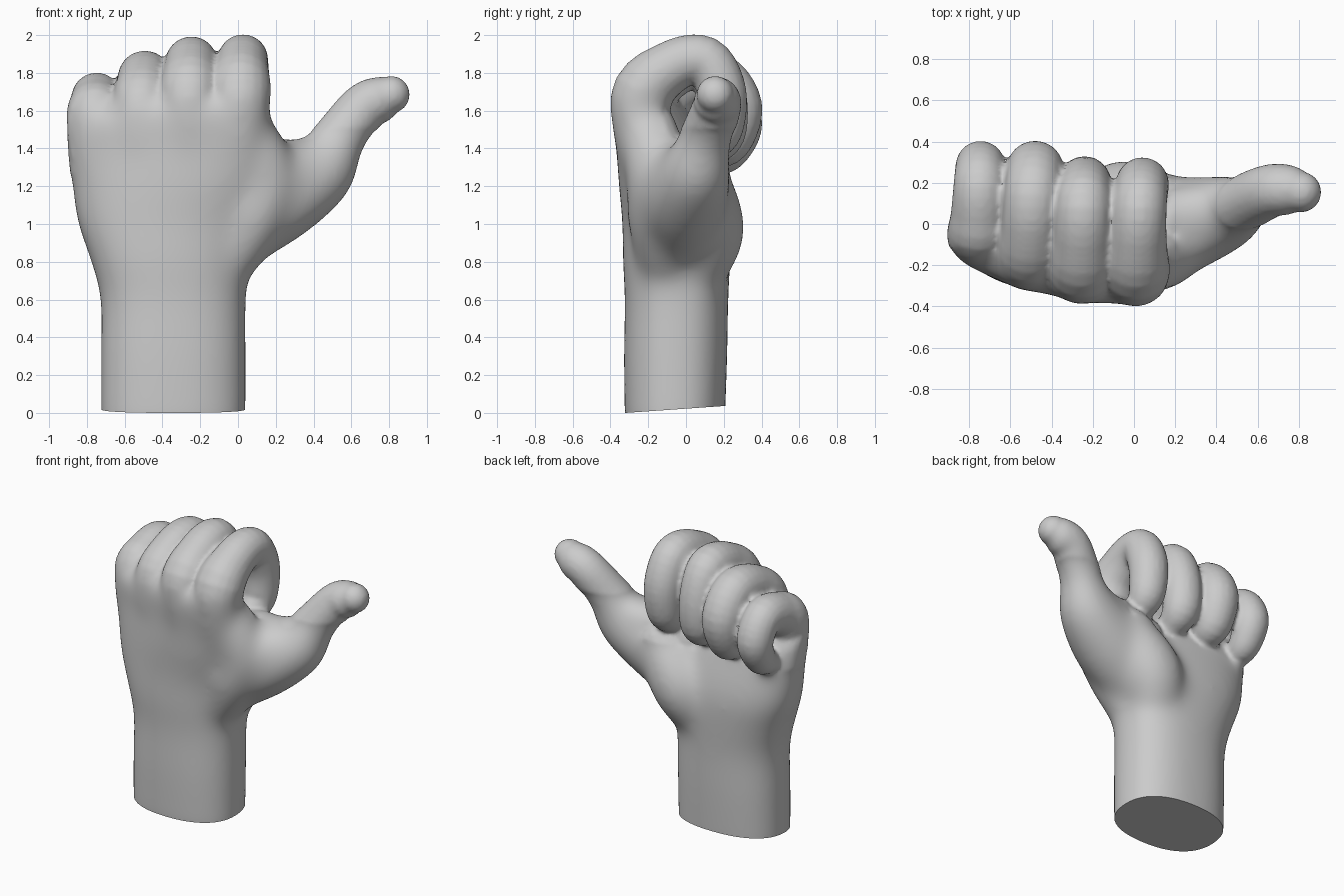
import bpy, bmesh, math
from mathutils import Vector

if "Cube" in bpy.data.objects:
    bpy.data.objects.remove(bpy.data.objects["Cube"])

SIDES = 20
bm = bmesh.new()


def skin(rings):
    """Bridge closed rings of points and cap both ends."""
    loops = [[bm.verts.new(p) for p in ring] for ring in rings]
    n = len(loops[0])
    for a, b in zip(loops, loops[1:]):
        for i in range(n):
            j = (i + 1) % n
            bm.faces.new((a[i], a[j], b[j], b[i]))
    bm.faces.new(loops[0][::-1])
    bm.faces.new(loops[-1])


def spline(pts, steps=5):
    """Catmull-Rom through tuples of any length."""
    ext = [pts[0]] + list(pts) + [pts[-1]]
    out = []
    for i in range(1, len(ext) - 2):
        for s in range(steps):
            t = s / steps
            out.append([0.5 * (2 * b + (c - a) * t + (2 * a - 5 * b + 4 * c - d) * t * t
                               + (3 * b - a - 3 * c + d) * t ** 3)
                        for a, b, c, d in zip(*ext[i - 1:i + 3])])
    return out + [list(pts[-1])]


def tube(pts):
    """Round-ended tube through (x, y, z, radius) points."""
    path = [(Vector(p[:3]), p[3]) for p in spline(pts)]
    first, last = path[0], path[-1]
    t0 = (path[1][0] - first[0]).normalized()
    t1 = (last[0] - path[-2][0]).normalized()
    angles = [math.radians(a) for a in (20, 40, 60, 80)]
    path = ([(first[0] - t0 * first[1] * math.sin(a), first[1] * math.cos(a)) for a in angles[::-1]]
            + path
            + [(last[0] + t1 * last[1] * math.sin(a), last[1] * math.cos(a)) for a in angles])
    rings, side = [], None
    for i, (p, r) in enumerate(path):
        t = (path[min(i + 1, len(path) - 1)][0] - path[max(i - 1, 0)][0]).normalized()
        if side is None:
            side = t.orthogonal()
        side = (side - t * side.dot(t)).normalized()
        up = t.cross(side)
        rings.append([p + r * (side * math.cos(a) + up * math.sin(a))
                      for a in (2 * math.pi * k / SIDES for k in range(SIDES))])
    skin(rings)


# Wrist and palm: z, left x, right x, centre y, half depth, skew
palm = [(-.1, -.73, .045, -.06, .265, 0), (.3, -.73, .045, -.055, .275, 0),
        (.6, -.73, .045, -.05, .275, 0), (.8, -.78, .06, -.05, .285, -.02),
        (1.0, -.85, .10, -.05, .285, -.06), (1.2, -.88, .15, -.08, .265, -.12),
        (1.4, -.90, .17, -.12, .225, -.17), (1.6, -.90, .16, -.175, .175, -.2),
        (1.7, -.85, .12, -.17, .11, -.2)]
rings = []
for z, x0, x1, cy, b, skew in spline(palm):
    ring = []
    for k in range(40):
        a = 2 * math.pi * k / 40
        c, s = math.cos(a), math.sin(a)
        dx = (x1 - x0) / 2 * math.copysign(abs(c) ** .85, c)
        drop = .8 * max(0, z - 1.4) * min(dx, 0)
        ring.append(((x0 + x1) / 2 + dx, cy + b * math.copysign(abs(s) ** .85, s) + skew * dx,
                     z + drop))
    rings.append(ring)
skin(rings)

# Curled fingers: knuckle x, tip x, then (y, z, radius)
fingers = [
    (.00, .04, [(-.2, 1.2, .12), (-.24, 1.65, .165), (-.08, 1.83, .14), (.1, 1.865, .13),
                (.19, 1.7, .13), (.18, 1.5, .12), (.11, 1.42, .10)]),
    (-.26, -.24, [(-.2, 1.2, .12), (-.23, 1.64, .165), (-.08, 1.81, .145), (.1, 1.85, .135),
                  (.19, 1.68, .13), (.19, 1.48, .125), (.11, 1.4, .10)]),
    (-.52, -.48, [(-.16, 1.2, .12), (-.17, 1.58, .16), (-.02, 1.74, .145), (.16, 1.77, .14),
                  (.265, 1.62, .14), (.22, 1.44, .125), (.12, 1.39, .10)]),
    (-.755, -.745, [(-.08, 1.2, .11), (-.06, 1.54, .155), (.05, 1.64, .14), (.2, 1.665, .128),
                    (.285, 1.53, .12), (.23, 1.39, .105), (.15, 1.34, .09)]),
]
for xa, xb, pts in fingers:
    n = len(pts) - 1
    tube([(xa + (xb - xa) * min(1, i / (n - 2)), *p) for i, p in enumerate(pts)])

# Thumb, ball of the thumb, web to the index finger, and back-of-hand fill
tube([(-.08, -.04, .9, .19), (.2, -.01, 1.12, .235), (.43, .05, 1.27, .195), (.53, .1, 1.44, .145),
      (.66, .16, 1.61, .13), (.75, .165, 1.66, .122), (.81, .155, 1.685, .1)])
tube([(-.16, 0, .68, .16), (-.06, .1, .95, .215), (.12, .06, 1.2, .19)])
tube([(-.05, -.05, 1.25, .2), (.15, 0, 1.3, .17), (.3, .06, 1.31, .14), (.45, .08, 1.34, .14)])
tube([(-.12, -.1, .72, .15), (.06, -.12, 1.02, .19), (.14, -.14, 1.25, .18), (.04, -.2, 1.5, .15)])
tube([(.06, -.13, 1.05, .19), (.2, -.08, 1.2, .19), (.4, .03, 1.29, .16)])

mesh = bpy.data.meshes.new("hand")
bmesh.ops.recalc_face_normals(bm, faces=bm.faces)
bm.to_mesh(mesh)
bm.free()
hand = bpy.data.objects.new("hand", mesh)
bpy.context.collection.objects.link(hand)
bpy.context.view_layer.objects.active = hand
hand.select_set(True)


def apply_modifier(kind, **settings):
    m = hand.modifiers.new("step", kind)
    for key, value in settings.items():
        setattr(m, key, value)
    bpy.ops.object.modifier_apply(modifier=m.name)


# Fuse the parts into one skin, blend the palm strongly and the fingers lightly
apply_modifier('REMESH', mode='VOXEL', voxel_size=.016)
group = hand.vertex_groups.new(name="palm")
for v in hand.data.vertices:
    x, y, z = v.co
    weight = 1.0 if z < 1.27 or (x > .2 and z < 1.5) else 0.0
    if y < -.12:  # fade out over the knuckles
        weight = max(weight, min(1, (1.72 - z) / .2))
    if weight > 0:
        group.add([v.index], weight, 'REPLACE')
apply_modifier('SMOOTH', factor=.5, iterations=130, vertex_group="palm")
apply_modifier('SMOOTH', factor=.5, iterations=3)

# Flat, slightly sloping cut at the wrist
bm = bmesh.new()
bm.from_mesh(hand.data)
bmesh.ops.bisect_plane(bm, geom=bm.verts[:] + bm.edges[:] + bm.faces[:],
                       plane_co=(0, -.32, 0), plane_no=(0, -.07, 1), clear_inner=True)
bmesh.ops.holes_fill(bm, edges=[e for e in bm.edges if e.is_boundary], sides=0)
bmesh.ops.recalc_face_normals(bm, faces=bm.faces)
bm.to_mesh(hand.data)
bm.free()
bpy.ops.object.shade_smooth_by_angle(angle=math.radians(50))
